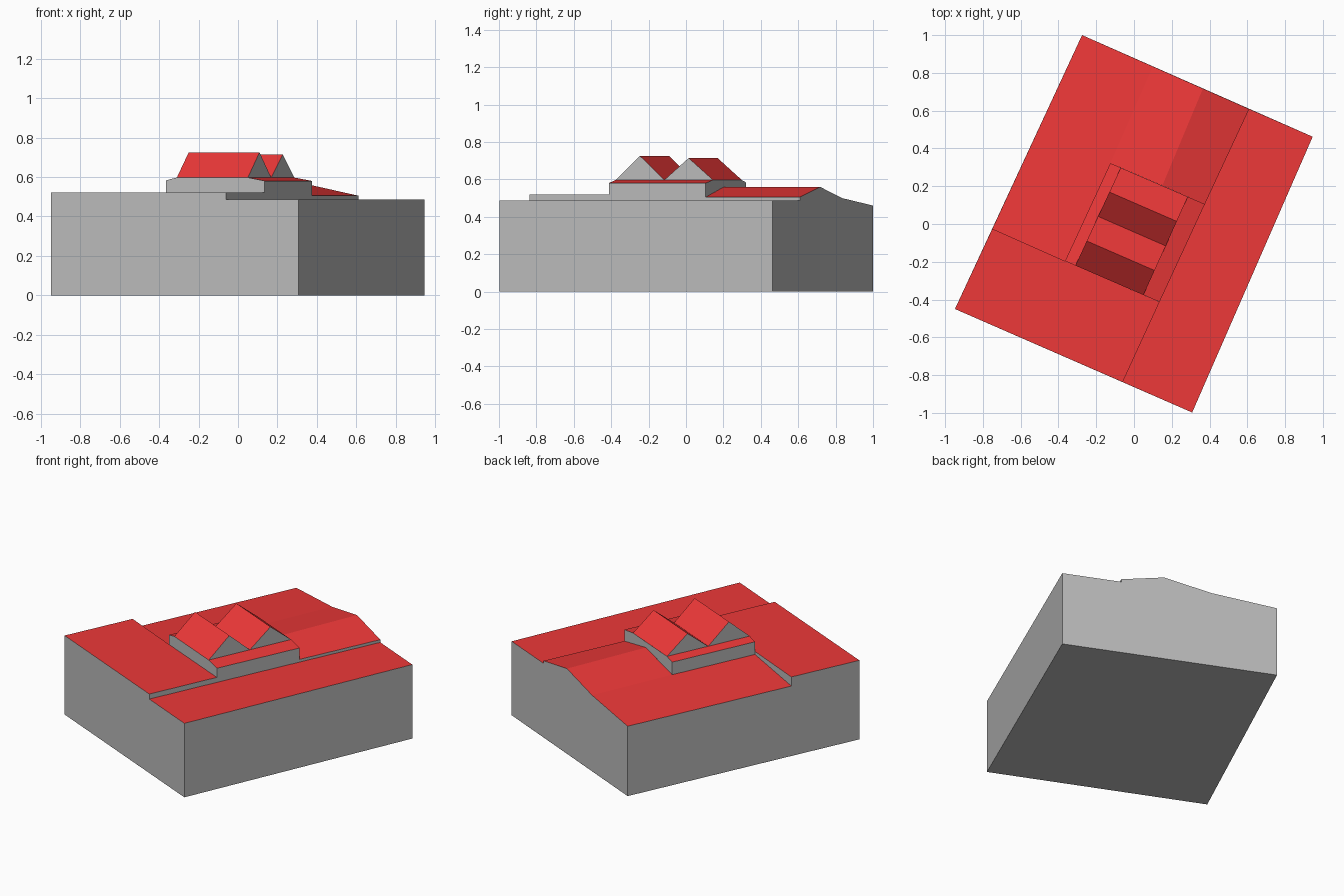
import bpy

if "Cube" in bpy.data.objects:
    bpy.data.objects.remove(bpy.data.objects["Cube"])

red = bpy.data.materials.new("roof_red")
red.diffuse_color = (0.85, 0.04, 0.04, 1)
red.use_nodes = True
red.node_tree.nodes["Principled BSDF"].inputs["Base Color"].default_value = red.diffuse_color
grey = bpy.data.materials.new("wall_grey")
grey.diffuse_color = (0.5, 0.5, 0.5, 1)
grey.use_nodes = True
grey.node_tree.nodes["Principled BSDF"].inputs["Base Color"].default_value = grey.diffuse_color

# Plan points (x, y)
A, B, C, D = (-0.948, -0.45), (0.308, -0.998), (0.946, 0.462), (-0.275, 1.0)
E, F, G, H = (-0.06, -0.837), (0.135, -0.413), (-0.75, -0.025), (0.61, 0.609)
J, R = (0.1, 0.834), (0.365, 0.717)                  # fold and ridge on back edge
K, L, N, M = (-0.125, 0.322), (-0.365, -0.196), (0.375, 0.105), (0.15, 0.203)
FL, FR = (-0.31, -0.22), (0.05, -0.376)              # raised deck, front
BL, BR = (-0.07, 0.298), (0.285, 0.144)              # raised deck, back
ML, MR = (-0.19, 0.04), (0.168, -0.116)              # valley between gables


def part(name, roofs, chains=(), extra=()):
    """Roofs are rings of (point, z); chains are (point, low, high) run anticlockwise."""
    verts, faces, mats = [], [], []

    def add(pts, mat):
        faces.append(range(len(verts), len(verts) + len(pts)))
        verts.extend(pts)
        mats.append(mat)

    for ring in roofs:
        add([(*p, z) for p, z in ring], 1)
    for ring in extra:
        add([(*p, z) for p, z in ring], 0)
    for chain in chains:
        for (p, pl, ph), (q, ql, qh) in zip(chain, chain[1:]):
            add([(*p, pl), (*q, ql), (*q, qh), (*p, ph)], 0)
    mesh = bpy.data.meshes.new(name)
    mesh.from_pydata(verts, [], [list(f) for f in faces])
    mesh.materials.append(grey)
    mesh.materials.append(red)
    for poly, m in zip(mesh.polygons, mats):
        poly.material_index = m
    ob = bpy.data.objects.new(name, mesh)
    bpy.context.collection.objects.link(ob)


def flat(points, z):
    return [(p, z) for p in points]


def gable(name, fl, fr, br, bl, base, top):
    left = tuple((a + b) / 2 for a, b in zip(fl, bl))
    right = tuple((a + b) / 2 for a, b in zip(fr, br))
    part(name,
         [[(fl, base), (fr, base), (right, top), (left, top)],
          [(br, base), (bl, base), (left, top), (right, top)]],
         extra=[[(fr, base), (br, base), (right, top)],
                [(bl, base), (fl, base), (left, top)]])


# Floor slab
part("floor", [], extra=[flat([A, D, C, B], 0)])

# Flat front wing
part("front_wing", [flat([A, E, F, L, G], 0.52)],
     [[(G, 0, 0.52), (A, 0, 0.52), (E, 0, 0.52)],
      [(E, 0.487, 0.52), (F, 0.487, 0.52)],
      [(L, 0.50, 0.52), (G, 0.46, 0.52)]])

# Lower strip along the right side
part("side_wing", [flat([E, B, C, H, N, F], 0.487)],
     [[(E, 0, 0.487), (B, 0, 0.487), (C, 0, 0.487), (H, 0, 0.487)]])

# Pitched rear wing
part("rear_wing",
     [[(G, 0.46), (L, 0.50), (K, 0.50), (J, 0.50), (D, 0.46)],
      [(K, 0.50), (M, 0.56), (R, 0.56), (J, 0.50)],
      [(M, 0.56), (N, 0.505), (H, 0.505), (R, 0.56)]],
     [[(H, 0, 0.505), (R, 0, 0.56), (J, 0, 0.50), (D, 0, 0.46), (G, 0, 0.46)],
      [(N, 0.487, 0.505), (H, 0.487, 0.505)]])

# Raised upper storey with sloped eaves
part("upper_storey",
     [[(L, 0.583), (FL, 0.597), (BL, 0.597), (K, 0.583)],
      [(FR, 0.597), (F, 0.58), (N, 0.58), (BR, 0.597)]],
     [[(L, 0.52, 0.583), (FL, 0.52, 0.597), (FR, 0.52, 0.597), (F, 0.52, 0.58)],
      [(F, 0.487, 0.58), (N, 0.487, 0.58)],
      [(N, 0.505, 0.58), (BR, 0.527, 0.597), (M, 0.56, 0.597),
       (BL, 0.512, 0.597), (K, 0.50, 0.583), (L, 0.50, 0.583)]])

# Twin gable roofs
gable("front_gable", FL, FR, MR, ML, 0.597, 0.725)
gable("back_gable", ML, MR, BR, BL, 0.597, 0.714)
